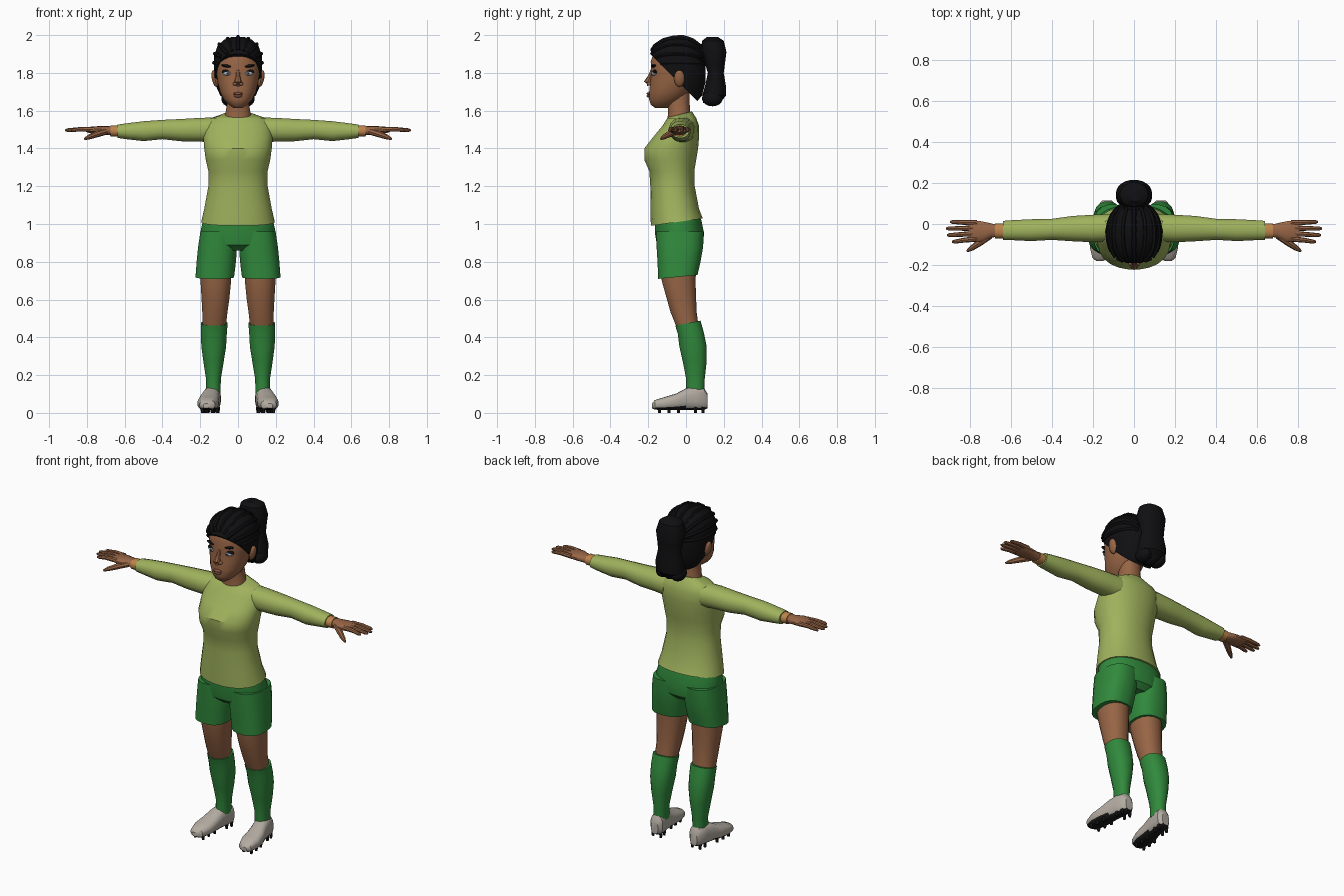
import bpy
import bmesh
from math import sin, cos, pi, radians, copysign
from mathutils import Vector, Matrix
from mathutils.bvhtree import BVHTree

cube = bpy.data.objects.get("Cube")
if cube:
    bpy.data.objects.remove(cube)


def material(name, r, g, b):
    mat = bpy.data.materials.new(name)
    mat.use_nodes = True
    mat.diffuse_color = (r, g, b, 1)
    mat.node_tree.nodes["Principled BSDF"].inputs["Base Color"].default_value = (r, g, b, 1)
    return mat


skin = material("brown skin", .31, .13, .06)
lime = material("lime shirt", .35, .45, .11)
green = material("green kit", .03, .25, .045)
black = material("black hair", .005, .005, .006)
grey = material("pale grey shoe", .45, .41, .36)
dark = material("dark sole", .012, .011, .011)
orange = material("tan wristband", .5, .23, .07)
white = material("eye white", .55, .58, .6)
iris = material("grey blue iris", .12, .17, .22)
lip = material("brown lips", .24, .085, .05)
made = []


def finish(name, bm, *mats):
    bmesh.ops.recalc_face_normals(bm, faces=bm.faces[:])
    mesh = bpy.data.meshes.new(name)
    bm.to_mesh(mesh)
    bm.free()
    for mat in mats:
        mesh.materials.append(mat)
    obj = bpy.data.objects.new(name, mesh)
    bpy.context.scene.collection.objects.link(obj)
    made.append(obj)
    return obj


def skin_rings(bm, rings):
    """Bridge closed rings of points and cap both ends."""
    loops = [[bm.verts.new(p) for p in ring] for ring in rings]
    count = len(loops[0])
    for low, high in zip(loops, loops[1:]):
        for i in range(count):
            j = (i + 1) % count
            bm.faces.new((low[i], low[j], high[j], high[i]))
    bm.faces.new(loops[0])
    bm.faces.new(loops[-1])


def loft(axis, rings, side=1, sides=20, power=2.2):
    """Loft rings given as (position, min a, max a, min b, max b, optional tilt)."""
    bm = bmesh.new()
    sections = []
    for pos, a0, a1, b0, b1, *tilt in rings:
        section = []
        for i in range(sides):
            t = 2 * pi * (i + .5) / sides
            u, v = (copysign(abs(f) ** (2 / power), f) / 2 for f in (cos(t), sin(t)))
            a = (a0 + a1) / 2 + (a1 - a0) * u
            b = (b0 + b1) / 2 + (b1 - b0) * v
            along = pos + (tilt[0] * (b1 - b0) * v if tilt else 0)
            p = {"x": (along, a, b), "y": (a, along, b), "z": (a, b, along)}[axis]
            section.append((p[0] * side, p[1], p[2]))
        sections.append(section)
    skin_rings(bm, sections)
    return bm


def centred(rings):
    """Expand (z, half width, front, back, tilt) into full loft rings."""
    return [(z, -w, w, *rest) for z, w, *rest in rings]


def sweep(bm, points, radii, sides=8):
    points = [Vector(p) for p in points]
    rings = []
    for i, (p, r) in enumerate(zip(points, radii)):
        way = points[min(i + 1, len(points) - 1)] - points[max(i - 1, 0)]
        turn = way.to_track_quat("Z", "Y")
        rings.append([p + turn @ Vector((r * cos(2 * pi * k / sides), r * sin(2 * pi * k / sides), 0))
                      for k in range(sides)])
    skin_rings(bm, rings)


def ball(name, mat, centre, size, roll=0):
    bm = bmesh.new()
    place = Matrix.Translation(centre) @ Matrix.Rotation(roll, 4, "Y") @ Matrix.Diagonal((*size, 1))
    bmesh.ops.create_uvsphere(bm, u_segments=14, v_segments=9, radius=1, matrix=place)
    return finish(name, bm, mat)


# Shirt body, neck and shorts waist
finish("shirt_body", loft("z", centred([
    (1.01, .196, -.187, .09, .14), (1.08, .18, -.19, .07), (1.2, .158, -.19, .047),
    (1.28, .158, -.195, .045), (1.34, .172, -.222, .055), (1.4, .18, -.222, .065),
    (1.46, .185, -.175, .07), (1.52, .18, -.125, .07), (1.56, .15, -.1, .055),
    (1.58, .078, -.098, .032, .25)]), sides=24), lime)
finish("neck", loft("z", centred([
    (1.54, .075, -.1, .03), (1.6, .065, -.095, .022), (1.64, .058, -.1, .02), (1.7, .06, -.1, .02)])), skin)
finish("shorts_waist", loft("z", centred([
    (1.03, .185, -.165, .08), (.95, .202, -.165, .097), (.89, .19, -.155, .09), (.86, .1, -.12, .06)]),
    sides=24), green)

# Head
finish("head", loft("z", centred([
    (1.615, .025, -.165, -.09), (1.632, .05, -.187, -.06), (1.66, .076, -.196, -.02),
    (1.7, .096, -.196, .02), (1.75, .108, -.19, .05), (1.8, .115, -.184, .06),
    (1.86, .118, -.188, .06), (1.92, .1, -.168, .05), (1.96, .06, -.12, .02)]), sides=24), skin)
bm = bmesh.new()
sweep(bm, [(0, -.178, 1.815), (0, -.19, 1.78), (0, -.204, 1.75), (0, -.198, 1.733)], [.009, .012, .02, .012])
finish("nose", bm, skin)
ball("upper_lip", lip, (0, -.195, 1.69), (.027, .014, .008))
ball("lower_lip", lip, (0, -.194, 1.678), (.023, .015, .009))

# Hair cap, trimmed along a sloping hairline
bm = loft("z", centred([
    (1.65, .07, -.04, .06), (1.68, .1, -.1, .085), (1.75, .122, -.19, .104), (1.83, .128, -.196, .105),
    (1.89, .127, -.196, .1), (1.94, .11, -.172, .08), (1.975, .075, -.12, .035), (1.99, .03, -.06, -.01)]),
    sides=28)
surface = BVHTree.FromBMesh(bm)
hairline, facing = Vector((0, -.19, 1.9)), Vector((0, -1, -1))
bmesh.ops.bisect_plane(bm, geom=bm.verts[:] + bm.edges[:] + bm.faces[:], dist=1e-5,
                       plane_co=hairline, plane_no=facing, clear_outer=True)
bmesh.ops.holes_fill(bm, edges=bm.edges[:])
finish("hair_cap", bm, black)

# Braided rows running from the hairline to the ponytail
bm = bmesh.new()
middle = Vector((0, -.04, 1.84))
for row in range(-4, 5):
    lean = radians(row * 21)
    path = []
    for step in range(2, 17):
        t = pi * step / 18
        hit = surface.ray_cast(middle, Vector((sin(lean) * sin(t), -cos(t), cos(lean) * sin(t))))[0]
        if hit and (hit - hairline).dot(facing) < 0:
            path.append(hit)
    if len(path) > 2:
        sweep(bm, path, [.011] * len(path), 6)
finish("braided_rows", bm, black)

# Ponytail with rounded ends
finish("ponytail", loft("z", centred([
    (1.99, .035, .11, .17), (1.97, .068, .085, .2), (1.91, .085, .075, .215), (1.85, .075, .1, .207),
    (1.8, .07, .115, .2), (1.73, .085, .1, .212), (1.68, .085, .085, .212), (1.64, .05, .09, .18)])), black)
ball("ponytail_knot", black, (0, .085, 1.9), (.055, .05, .055))
for i, x in enumerate((-.05, .05, 0)):
    ball(f"ponytail_curl_{i}", black, (x, .14, 1.665), (.04, .055, .042))

for label, s in (("left", 1), ("right", -1)):
    # Face details
    ball(f"{label}_ear", skin, (s * .122, -.035, 1.77), (.017, .028, .045), s * .2)
    ball(f"{label}_lashes", black, (s * .056, -.164, 1.803), (.031, .015, .014), s * -.12)
    ball(f"{label}_eye", white, (s * .055, -.165, 1.797), (.027, .017, .013), s * -.12)
    ball(f"{label}_iris", iris, (s * .053, -.177, 1.798), (.011, .007, .011))
    ball(f"{label}_pupil", black, (s * .053, -.181, 1.798), (.005, .004, .005))
    ball(f"{label}_brow", black, (s * .056, -.17, 1.836), (.034, .014, .008), s * -.15)
    ball(f"{label}_nostril", skin, (s * .016, -.192, 1.742), (.012, .015, .01))

    # Sleeve, wristband and hand
    finish(f"{label}_sleeve", loft("x", [
        (.12, -.085, .05, 1.43, 1.565), (.2, -.09, .046, 1.435, 1.563), (.3, -.085, .04, 1.437, 1.557),
        (.4, -.078, .026, 1.448, 1.552), (.5, -.084, .024, 1.438, 1.545), (.58, -.08, .02, 1.447, 1.535),
        (.637, -.078, .016, 1.455, 1.527)], s, 16), lime)
    finish(f"{label}_wristband", loft("x", [
        (.63, -.07, .004, 1.462, 1.522), (.676, -.07, .004, 1.462, 1.522)], s, 16), orange)
    finish(f"{label}_palm", loft("x", [
        (.66, -.062, -.005, 1.468, 1.517), (.7, -.068, .005, 1.472, 1.518), (.74, -.088, .014, 1.476, 1.518),
        (.78, -.086, .018, 1.48, 1.515), (.805, -.078, .014, 1.487, 1.509)], s, 14), skin)
    bm = bmesh.new()
    for i, reach in enumerate((.885, .91, .915, .895)):
        y = -.072 + i * .026
        spread = -.014 + i * .006
        joints = [(.765, 0, 1.5), (.83, .5, 1.502), (reach - .012, 1, 1.497), (reach, 1, 1.495)]
        sweep(bm, [(s * x, y + spread * k, z) for x, k, z in joints], [.014, .012, .0095, .005])
    sweep(bm, [(s * .7, -.055, 1.49), (s * .75, -.09, 1.475), (s * .79, -.118, 1.46), (s * .812, -.132, 1.45)],
          [.018, .017, .013, .006])
    finish(f"{label}_fingers", bm, skin)

    # Shorts leg, bare leg and sock
    finish(f"{label}_shorts_leg", loft("z", [
        (.96, .01, .2, -.16, .095), (.88, .004, .212, -.157, .092), (.8, .01, .22, -.152, .078),
        (.72, .02, .226, -.148, .062, .1)], s, power=2.5), green)
    finish(f"{label}_leg", loft("z", [
        (.85, .03, .2, -.135, .06), (.7, .035, .2, -.13, .052), (.6, .045, .194, -.102, .055),
        (.53, .055, .19, -.082, .058), (.44, .065, .19, -.045, .07)], s, 16), skin)
    finish(f"{label}_sock", loft("z", [
        (.475, .054, .198, -.058, .078, .2), (.42, .058, .198, -.045, .097), (.35, .062, .195, -.036, .111),
        (.27, .075, .184, -.018, .11), (.18, .09, .17, 0, .1), (.1, .092, .17, 0, .097)], s, 16), green)

    # Boot with a dark underside and studs
    bm = loft("y", [
        (-.18, .15, .184, .025, .05), (-.165, .122, .203, .017, .068), (-.11, .103, .216, .015, .085),
        (-.05, .1, .208, .015, .103), (0, .098, .192, .015, .13), (.05, .092, .182, .015, .142),
        (.095, .09, .172, .015, .132), (.115, .108, .155, .025, .1)], s, 18, 2.6)
    bmesh.ops.recalc_face_normals(bm, faces=bm.faces[:])
    for face in bm.faces:
        face.material_index = int(face.normal.z < -.6)
    finish(f"{label}_boot", bm, grey, dark)
    bm = bmesh.new()
    for y, centre in ((-.14, .162), (-.09, .16), (-.04, .155), (.05, .137), (.09, .132)):
        for offset in (-.026, .026):
            x = s * (centre + offset)
            sweep(bm, [(x, y, 0), (x, y, .03)], [.008, .011], 6)
    finish(f"{label}_studs", bm, dark)

# Soft shading that keeps hard creases
bpy.ops.object.select_all(action="DESELECT")
for obj in made:
    obj.select_set(True)
bpy.context.view_layer.objects.active = made[0]
bpy.ops.object.shade_smooth_by_angle(angle=radians(35))
